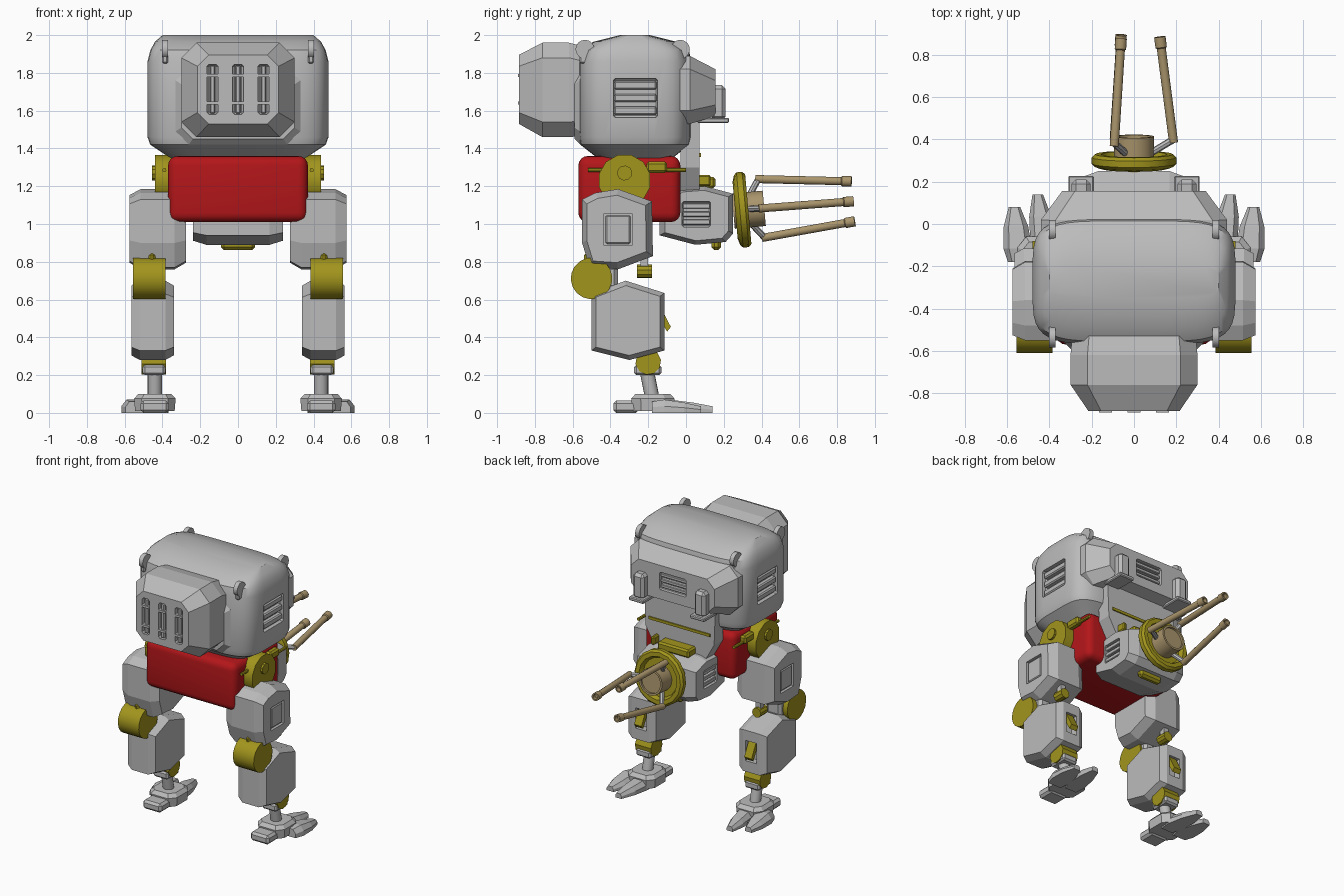
import bpy, bmesh, math
from mathutils import Vector

if "Cube" in bpy.data.objects:
    bpy.data.objects.remove(bpy.data.objects["Cube"])


def material(name, col):
    m = bpy.data.materials.new(name)
    m.diffuse_color = (*col, 1)
    m.use_nodes = True
    m.node_tree.nodes["Principled BSDF"].inputs["Base Color"].default_value = m.diffuse_color
    return m


GREY = material("light grey", (0.5, 0.5, 0.5))
OLIVE = material("olive yellow", (0.36, 0.30, 0.012))
RED = material("deep red", (0.45, 0.008, 0.01))
TAN = material("tan", (0.40, 0.30, 0.15))
paired = []


def finish(name, bm, mat, pair=False, smooth=None):
    bmesh.ops.recalc_face_normals(bm, faces=bm.faces)
    me = bpy.data.meshes.new(name)
    bm.to_mesh(me)
    bm.free()
    me.materials.append(mat)
    ob = bpy.data.objects.new(name, me)
    bpy.context.collection.objects.link(ob)
    if smooth:
        bpy.ops.object.select_all(action='DESELECT')
        ob.select_set(True)
        bpy.context.view_layer.objects.active = ob
        bpy.ops.object.shade_smooth_by_angle(angle=math.radians(smooth))
    if pair:
        paired.append(ob)
    return ob


def loft(name, rings, mat, pair=False, smooth=None):
    bm = bmesh.new()
    vs = [[bm.verts.new(p) for p in r] for r in rings]
    n = len(vs[0])
    for a, b in zip(vs, vs[1:]):
        for i in range(n):
            bm.faces.new((a[i], a[(i + 1) % n], b[(i + 1) % n], b[i]))
    bm.faces.new(vs[0])
    bm.faces.new(vs[-1])
    return finish(name, bm, mat, pair, smooth)


def octagon(hx, z0, z1, y, c):
    # chamfered rectangle in the xz plane
    return [(-hx + c, y, z0), (hx - c, y, z0), (hx, y, z0 + c), (hx, y, z1 - c),
            (hx - c, y, z1), (-hx + c, y, z1), (-hx, y, z1 - c), (-hx, y, z0 + c)]


def prism(name, prof, x0, x1, inset, k, mat, pair=False):
    # side profile extruded along x, with tapered ends
    cy = sum(p[0] for p in prof) / len(prof)
    cz = sum(p[1] for p in prof) / len(prof)
    rings = [[(x, cy + (y - cy) * s, cz + (z - cz) * s) for y, z in prof]
             for x, s in ((x0, k), (x0 + inset, 1), (x1 - inset, 1), (x1, k))]
    return loft(name, rings, mat, pair)


def box(name, xr, yr, zr, mat, bevel=0, pair=False, seg=1, smooth=None):
    bm = bmesh.new()
    bmesh.ops.create_cube(bm, size=1)
    for v in bm.verts:
        v.co = [r[0] + (c + 0.5) * (r[1] - r[0]) for r, c in zip((xr, yr, zr), v.co)]
    if bevel:
        bmesh.ops.bevel(bm, geom=bm.edges[:], offset=bevel, segments=seg, profile=0.5, affect='EDGES')
    return finish(name, bm, mat, pair, smooth)


def lathe(name, prof, p0, d, mat, seg=12, pair=False):
    # (radius, distance) profile turned around axis d
    p0, d = Vector(p0), Vector(d).normalized()
    u = d.orthogonal().normalized()
    w = d.cross(u)
    ang = [2 * math.pi * i / seg for i in range(seg)]
    rings = [[p0 + d * t + (u * math.cos(a) + w * math.sin(a)) * r for a in ang] for r, t in prof]
    return loft(name, rings, mat, pair, 35)


def rod(name, p0, p1, r, mat, seg=12, pair=False):
    d = Vector(p1) - Vector(p0)
    return lathe(name, [(r, 0), (r, d.length)], p0, d, mat, seg, pair)


def cut(ob, xr, yr, zr, bevel=0):
    c = box("cutter", xr, yr, zr, GREY, bevel)
    m = ob.modifiers.new("cut", 'BOOLEAN')
    m.operation, m.object, m.solver = 'DIFFERENCE', c, 'EXACT'
    bpy.context.view_layer.objects.active = ob
    bpy.ops.object.modifier_apply(modifier=m.name)
    bpy.data.objects.remove(c)


# Upper hull: rounded rings stacked in z
def hull_ring(z, hx, hy, cy=-0.27, n=40):
    pts = []
    for i in range(n):
        a = 2 * math.pi * (i + 0.5) / n
        c, s = math.cos(a), math.sin(a)
        pts.append((math.copysign(abs(c) ** 0.42, c) * hx, cy + math.copysign(abs(s) ** 0.42, s) * hy, z))
    return pts


hull = loft("upper_hull", [hull_ring(*r) for r in (
    (1.35, 0.36, 0.20), (1.42, 0.465, 0.29), (1.46, 0.48, 0.30), (1.86, 0.48, 0.30),
    (1.92, 0.465, 0.285), (1.965, 0.44, 0.22), (2.0, 0.40, 0.08))], GREY, smooth=30)
for s in (-1, 1):
    cut(hull, sorted((s * 0.44, s * 0.6)), (-0.385, -0.15), (1.565, 1.77), 0.01)
for z in (1.6, 1.667, 1.735):
    box("hull_vent_slat", (0.43, 0.472), (-0.38, -0.155), (z - 0.022, z + 0.022), GREY, 0.008, True)
# Lifting lugs at the roof corners
for y in (-0.535, -0.03):
    rod("roof_lug", (0.37, y, 1.925), (0.402, y, 1.925), 0.05, GREY, 16, True)
    box("roof_lug_stem", (0.37, 0.402), (y - 0.03, y + 0.03), (1.85, 1.93), GREY, 0.008, True)

# Pack with three slots on the -y side
loft("pack_collar", [octagon(0.33, 1.42, 1.83, -0.45, 0.07), octagon(0.33, 1.42, 1.83, -0.56, 0.07),
                     octagon(0.30, 1.45, 1.80, -0.59, 0.06)], GREY)
pack = loft("pack", [octagon(0.29, 1.47, 1.93, -0.5, 0.08), octagon(0.30, 1.46, 1.96, -0.62, 0.08),
                     octagon(0.30, 1.46, 1.96, -0.76, 0.08), octagon(0.215, 1.53, 1.895, -0.885, 0.06)], GREY)
for x in (-0.135, 0, 0.135):
    cut(pack, (x - 0.03, x + 0.03), (-1, -0.845), (1.58, 1.845), 0.012)
    box("pack_slot_bar", (x - 0.014, x + 0.014), (-0.88, -0.83), (1.585, 1.84), GREY, 0.006)
    for z in (1.64, 1.785):
        box("pack_slot_rung", (x - 0.03, x + 0.03), (-0.89, -0.84), (z - 0.008, z + 0.008), GREY)

# Chest armour on the +y side
chest = loft("chest_armour", [octagon(0.44, 1.53, 1.89, -0.06, 0.07), octagon(0.44, 1.53, 1.89, 0.02, 0.07),
                              octagon(0.34, 1.57, 1.82, 0.155, 0.06)], GREY)
cut(chest, (-0.11, 0.11), (0.12, 0.3), (1.64, 1.77), 0.01)
for z in (1.665, 1.705, 1.745):
    box("chest_vent_slat", (-0.105, 0.105), (0.11, 0.145), (z - 0.012, z + 0.012), GREY, 0.004)
box("chest_lamp", (0.205, 0.295), (0.13, 0.21), (1.55, 1.735), GREY, 0.02, True)
box("chest_lamp_shelf", (0.19, 0.31), (0.06, 0.228), (1.535, 1.562), GREY, 0.006, True)

# Neck plate with olive trim
loft("neck_plate", [[(-h, -0.03, z), (h, -0.03, z), (h, 0.072, z), (-h, 0.072, z)]
                    for z, h in ((1.14, 0.19), (1.3, 0.28), (1.56, 0.29))], GREY)
box("neck_stripe", (-0.25, 0.25), (0.07, 0.08), (1.355, 1.375), OLIVE)
box("neck_latch", (-0.13, 0.13), (0.06, 0.155), (1.19, 1.25), OLIVE, 0.012)
box("neck_pin", (0.17, 0.2), (0.06, 0.13), (1.2, 1.26), OLIVE, 0.008)

# Pelvis
box("pelvis", (-0.37, 0.37), (-0.57, -0.03), (1.01, 1.36), RED, 0.05, seg=4, smooth=40)

# Gun housing
gun = prism("gun_housing", [(-0.14, 0.94), (0.05, 0.89), (0.21, 0.905), (0.25, 0.95), (0.25, 1.16),
                            (0.10, 1.2), (-0.03, 1.19), (-0.14, 1.12)], -0.238, 0.238, 0.07, 0.86, GREY)
for s in (-1, 1):
    cut(gun, sorted((s * 0.21, s * 0.3)), (-0.02, 0.13), (0.985, 1.12), 0.008)
for z in (1.01, 1.052, 1.095):
    box("gun_vent_slat", (0.2, 0.232), (-0.018, 0.128), (z - 0.014, z + 0.014), GREY, 0.004, True)
box("gun_belly_clip", (-0.09, 0.09), (0.135, 0.185), (0.862, 0.92), OLIVE, 0.015)

# Gun ring, hub and three barrels on a slightly raised axis
axis = (0, 0.995, 0.09)
lathe("gun_ring", [(0.15, -0.01), (0.185, 0), (0.2, 0.015), (0.2, 0.045), (0.185, 0.06), (0.155, 0.06),
                   (0.14, 0.03)], (0, 0.27, 1.073), axis, OLIVE, 16)
lathe("gun_hub", [(0.095, 0), (0.095, 0.165), (0.08, 0.165), (0.08, 0.15)], (0, 0.25, 1.068), axis, TAN, 20)
for i in range(3):
    a = 2 * math.pi * i / 3
    c, s = math.cos(a), math.sin(a)
    base = Vector((0.187 * c, 0.385 - 0.02 * s, 1.082 + 0.18 * s))
    tip = Vector((0.122 * c, 0.885 - 0.01 * s, 1.12 + 0.122 * s))
    L = (tip - base).length
    lathe("barrel", [(0.022, 0), (0.022, L - 0.055), (0.028, L - 0.05), (0.028, L), (0.018, L), (0.018, L - 0.03)],
          base, tip - base, TAN, 12)
    rod("barrel_link", (0.07 * c, 0.33, 1.08 + 0.07 * s), base + Vector((0, 0.015, 0)), 0.017, GREY, 8)

# Hips
rod("hip_joint", (0.30, -0.325, 1.23), (0.44, -0.325, 1.23), 0.14, OLIVE, 12, True)
rod("hip_bolt", (0.435, -0.325, 1.27), (0.455, -0.325, 1.27), 0.04, OLIVE, 10, True)
rod("hip_rod", (0.39, -0.52, 1.285), (0.39, 0.0, 1.285), 0.011, OLIVE, 8, True)
box("hip_rod_sleeve", (0.365, 0.415), (-0.21, -0.1), (1.27, 1.33), OLIVE, 0.012, True)

# Thighs
thigh = prism("thigh", [(-0.55, 1.13), (-0.48, 1.165), (-0.36, 1.185), (-0.18, 1.12), (-0.175, 0.83),
                        (-0.36, 0.76), (-0.51, 0.77), (-0.55, 0.9)], 0.275, 0.575, 0.06, 0.84, GREY, True)
cut(thigh, (0.555, 0.65), (-0.435, -0.285), (0.885, 1.055))
box("thigh_panel", (0.54, 0.57), (-0.425, -0.295), (0.895, 1.045), GREY, 0.006, True)

# Knees
rod("knee_joint", (0.385, -0.5, 0.712), (0.555, -0.5, 0.712), 0.11, OLIVE, 18, True)
box("knee_fin", (0.435, 0.475), (-0.54, -0.47), (0.79, 0.85), OLIVE, 0.015, True)
box("knee_link", (0.40, 0.52), (-0.5, -0.36), (0.655, 0.78), GREY, 0.02, True)
box("knee_tab", (0.43, 0.51), (-0.47, -0.435), (0.555, 0.64), OLIVE, 0.01, True)
rod("knee_piston", (0.45, -0.26, 0.75), (0.45, -0.18, 0.75), 0.036, OLIVE, 10, True)
box("knee_piston_mount", (0.43, 0.47), (-0.24, -0.2), (0.76, 0.84), GREY, 0, True)

# Shins with a slanted olive piston in a window
shin = prism("shin", [(-0.5, 0.63), (-0.32, 0.7), (-0.115, 0.635), (-0.115, 0.33), (-0.3, 0.28), (-0.5, 0.33)],
             0.34, 0.565, 0.045, 0.88, GREY, True)
cut(shin, (0.405, 0.495), (-0.17, 0), (0.41, 0.56))
loft("shin_piston", [[(x, -0.17, 0.55), (x, -0.14, 0.57), (x, -0.08, 0.455), (x, -0.10, 0.43)]
                     for x in (0.42, 0.48)], OLIVE, True)

# Ankles
rod("ankle_joint", (0.38, -0.2, 0.27), (0.51, -0.2, 0.27), 0.068, OLIVE, 10, True)
box("ankle_block", (0.385, 0.505), (-0.275, -0.13), (0.2, 0.255), GREY, 0.012, True)
rod("ankle_post", (0.44, -0.205, 0.21), (0.44, -0.175, 0.06), 0.038, GREY, 16, True)


# Feet: mid block, heel and two tapering forward toes
def toe(name, x, y0, tipx, y1, w):
    rings = []
    for t, k, h in ((0, 0.75, 0.06), (0.25, 1, 0.07), (0.65, 0.85, 0.055), (1, 0.4, 0.035)):
        cx, y, r = x + (tipx - x) * t, y0 + (y1 - y0) * t, w * k
        rings.append([(cx - r, y, 0), (cx + r, y, 0), (cx + r, y, h * 0.5), (cx + r * 0.6, y, h),
                      (cx - r * 0.6, y, h), (cx - r, y, h * 0.5)])
    loft(name, rings, GREY, True)


loft("foot_block", [[(0.44 + sx * k, -0.18 + sy * k, z) for sx, sy in (
    (-0.11, -0.06), (-0.07, -0.11), (0.07, -0.11), (0.11, -0.06), (0.11, 0.07), (0.07, 0.12),
    (-0.07, 0.12), (-0.11, 0.07))] for z, k in ((0.01, 0.95), (0.075, 1), (0.1, 0.8))], GREY, True)
box("foot_heel", (0.365, 0.515), (-0.385, -0.25), (0, 0.065), GREY, 0.016, True)
toe("inner_toe", 0.42, -0.16, 0.455, 0.14, 0.062)
toe("outer_toe", 0.545, -0.18, 0.565, 0.08, 0.068)

# Mirror every paired part across x
for ob in paired:
    m = ob.modifiers.new("mirror", 'MIRROR')
    m.use_mirror_merge = False
